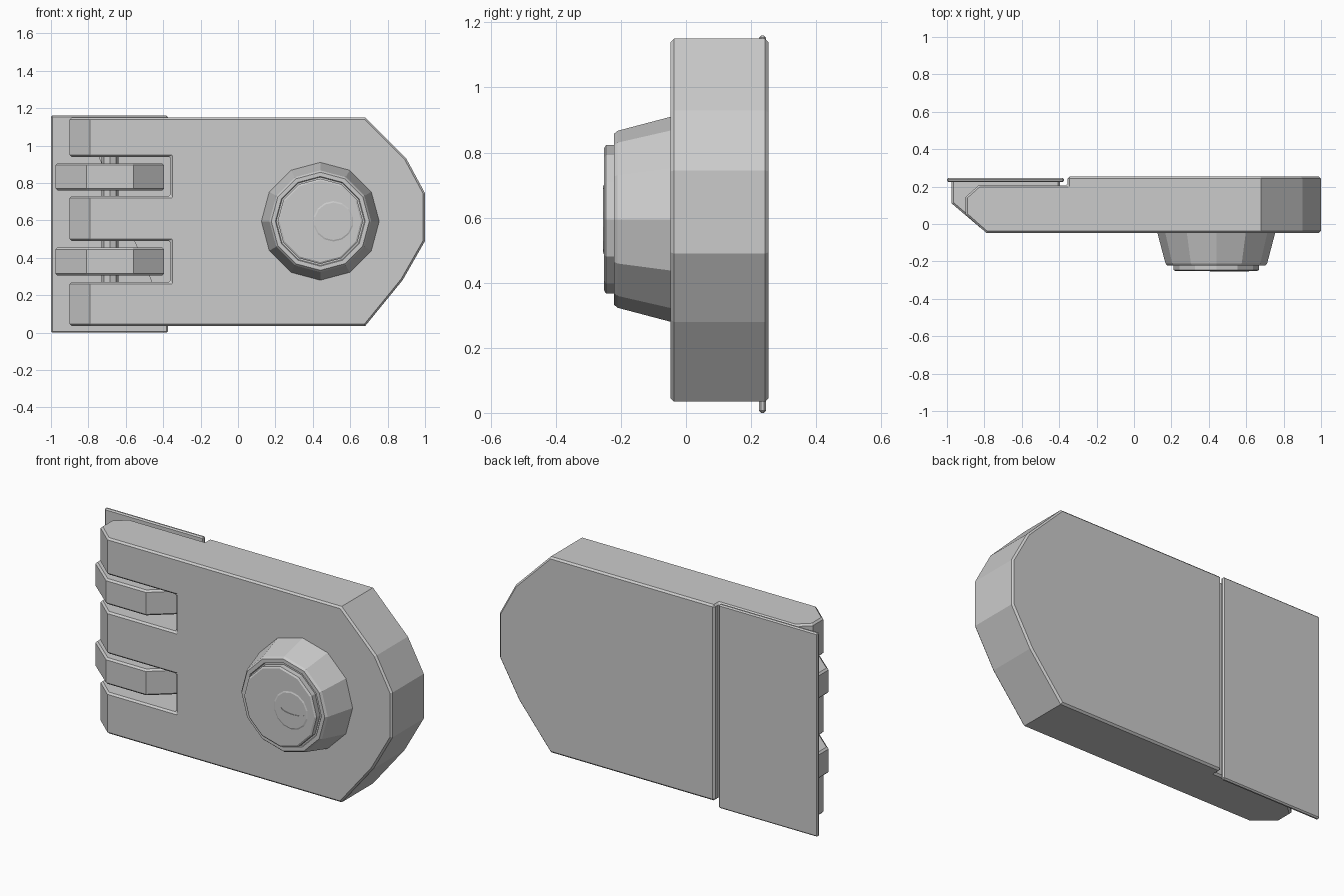
import bpy, bmesh
from math import pi, sin, cos
from mathutils import Vector

if "Cube" in bpy.data.objects:
    bpy.data.objects.remove(bpy.data.objects["Cube"])


def prism(name, pts, lo, hi, axis):
    """Extrude a 2D profile: axis 'y' takes (x, z) points, axis 'z' takes (x, y)."""
    bm = bmesh.new()
    place = (lambda p: (p[0], lo, p[1])) if axis == 'y' else (lambda p: (p[0], p[1], lo))
    face = bm.faces.new([bm.verts.new(place(p)) for p in pts])
    new = bmesh.ops.extrude_face_region(bm, geom=[face])['geom']
    move = Vector((0, hi - lo, 0)) if axis == 'y' else Vector((0, 0, hi - lo))
    bmesh.ops.translate(bm, vec=move, verts=[v for v in new if isinstance(v, bmesh.types.BMVert)])
    return finish(name, bm)


def lathe(name, rings, cx, cz, n):
    """Stack n-sided (radius, y) rings around a front-facing axis."""
    bm = bmesh.new()
    loops = [[bm.verts.new((cx + r * sin(2 * pi * i / n), y, cz + r * cos(2 * pi * i / n)))
              for i in range(n)] for r, y in rings]
    for a, b in zip(loops, loops[1:]):
        for i in range(n):
            bm.faces.new((a[i], a[(i + 1) % n], b[(i + 1) % n], b[i]))
    bm.faces.new(loops[0])
    bm.faces.new(loops[-1])
    return finish(name, bm)


def finish(name, bm):
    bmesh.ops.recalc_face_normals(bm, faces=bm.faces)
    me = bpy.data.meshes.new(name)
    bm.to_mesh(me)
    bm.free()
    ob = bpy.data.objects.new(name, me)
    bpy.context.collection.objects.link(ob)
    return ob


def apply(ob, mod):
    bpy.context.view_layer.objects.active = ob
    bpy.ops.object.modifier_apply(modifier=mod.name)


def boolean(ob, cutter, op):
    mod = ob.modifiers.new("cut", 'BOOLEAN')
    mod.object, mod.operation, mod.solver = cutter, op, 'EXACT'
    apply(ob, mod)
    bpy.data.objects.remove(cutter)


def bevel(ob, width, angle=60):
    mod = ob.modifiers.new("edge", 'BEVEL')
    mod.width, mod.segments = width, 1
    mod.limit_method, mod.angle_limit = 'ANGLE', angle * pi / 180
    apply(ob, mod)


def rect(x0, x1, b0, b1):
    return [(x0, b0), (x1, b0), (x1, b1), (x0, b1)]


# lock body: rounded-nose outline, trimmed to the stepped side profile
body = prism("lock_body", [(-1.2, .035), (.68, .035), (.88, .28), (1, .49), (1, .745),
                           (.9, .93), (.68, 1.15), (-1.2, 1.15)], -.3, .3, 'y')
side = prism("side_profile", [(-.79, -.047), (1.2, -.047), (1.2, .253), (-.355, .253),
                              (-.355, .207), (-.83, .207), (-.9, .145), (-.9, .05)],
             -.1, 1.3, 'z')
boolean(body, side, 'INTERSECT')

# hinge slots
slots = ((.27, .49), (.73, .94))
for z0, z1 in slots:
    boolean(body, prism("slot", rect(-1.2, -.36, z0, z1), -.4, .4, 'y'), 'DIFFERENCE')
bevel(body, .01)

# back mounting plate
plate = prism("hinge_plate", rect(-1, -.375, 0, 1.16), .224, .246, 'y')
bevel(plate, .007)

# hinge knuckles standing on the plate
for i, (z0, z1) in enumerate(((.305, .455), (.76, .905))):
    knuckle = prism(f"hinge_knuckle_{i + 1}",
                    [(-.975, .235), (-.975, .11), (-.81, -.03), (-.56, -.03),
                     (-.395, .11), (-.395, .235)], z0, z1, 'z')
    bevel(knuckle, .01)

# hinge pin
prism("hinge_pin", [(-.685 + .045 * cos(k * pi / 4), .09 + .045 * sin(k * pi / 4))
                    for k in range(8)], .2, 1, 'z')

# faceted lock housing with raised face
lathe("lock_housing", [(.315, -.03), (.315, -.047), (.272, -.21), (.262, -.222), (.24, -.222),
                       (.236, -.216), (.228, -.216), (.228, -.246), (.218, -.252)],
      .44, .595, 12)

# key plug with an oval keyhole
plug = lathe("key_plug", [(.108, -.24), (.108, -.252), (.1, -.255)], .51, .595, 14)
keyhole = prism("keyhole", [(.525 + .075 * cos(k * pi / 8), .595 + .02 * sin(k * pi / 8))
                            for k in range(16)], -.3, -.246, 'y')
boolean(plug, keyhole, 'DIFFERENCE')
